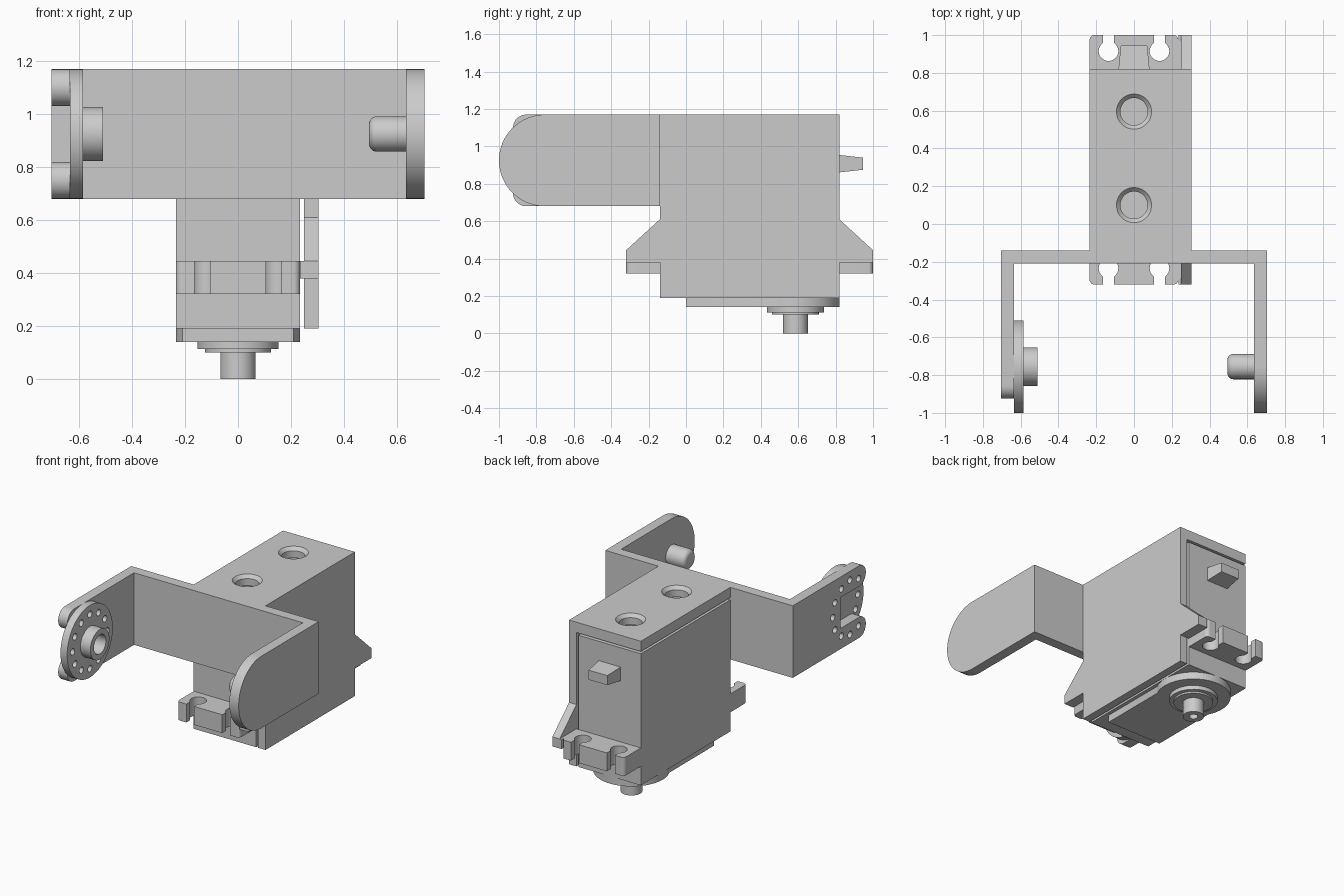
import bpy
import math
from math import cos, sin, pi
from mathutils import Matrix, Vector

cube = bpy.data.objects.get("Cube")
if cube:
    bpy.data.objects.remove(cube, do_unlink=True)

grey = bpy.data.materials.new("plain grey")
grey.use_nodes = True
grey.diffuse_color = (0.6, 0.6, 0.6, 1)
grey.node_tree.nodes["Principled BSDF"].inputs["Base Color"].default_value = (0.6, 0.6, 0.6, 1)

# Maps (u, v, along) to world space for each extrusion axis
AXES = {
    "x": lambda u, v, a: (a, u, v),
    "y": lambda u, v, a: (v, a, u),
    "z": lambda u, v, a: (u, v, a),
}


def loft(name, rings, axis):
    """Closed solid through rings of (outline, position along axis)."""
    n = len(rings[0][0])
    verts = [AXES[axis](u, v, a) for outline, a in rings for u, v in outline]
    faces = [list(range(n))[::-1], [len(verts) - n + i for i in range(n)]]
    for r in range(len(rings) - 1):
        for i in range(n):
            j = (i + 1) % n
            faces.append([r * n + i, r * n + j, r * n + n + j, r * n + n + i])
    mesh = bpy.data.meshes.new(name)
    mesh.from_pydata(verts, [], faces)
    mesh.materials.append(grey)
    ob = bpy.data.objects.new(name, mesh)
    bpy.context.collection.objects.link(ob)
    return ob


def prism(name, outline, axis, a, b):
    return loft(name, [(outline, a), (outline, b)], axis)


def box(name, x, y, z):
    return prism(name, [(x[0], y[0]), (x[1], y[0]), (x[1], y[1]), (x[0], y[1])], "z", *z)


def arc(centre, r, start, end, n):
    steps = [math.radians(start + (end - start) * i / n) for i in range(n + 1)]
    return [(centre[0] + r * cos(t), centre[1] + r * sin(t)) for t in steps]


def turned(name, centre, axis, profile, n=48):
    """Round solid from (radius, position) pairs in increasing position."""
    return loft(name, [(arc(centre, r, 0, 360, n)[:-1], a) for r, a in profile], axis)


def apply_boolean(target, other, operation):
    mod = target.modifiers.new("boolean", "BOOLEAN")
    mod.operation = operation
    mod.solver = "EXACT"
    mod.object = other
    bpy.context.view_layer.objects.active = target
    bpy.ops.object.modifier_apply(modifier=mod.name)
    bpy.data.objects.remove(other, do_unlink=True)


def cut(target, other):
    apply_boolean(target, other, "DIFFERENCE")


def join(target, other):
    apply_boolean(target, other, "UNION")


PIVOT = (-0.755, 0.925)      # y, z of the hinge axis
SHAFT = (0, 0.585)           # x, y of the output shaft
ANGLES = [i * pi / 6 for i in range(12)]


def horn_holes(target, angles, a, b):
    for t in angles:
        c = (PIVOT[0] + 0.185 * cos(t), PIVOT[1] + 0.185 * sin(t))
        cut(target, turned("cutter", c, "x", [(0.022, a), (0.022, b)], 16))


# Bracket: side plate with sloped wings, top plate and wing connectors
half = [(0.82, 1.17), (0.82, 0.61), (1.0, 0.445), (1.0, 0.38), (0.82, 0.38), (0.82, 0.19)]
side = half + [(0.68 - y, z) for y, z in reversed(half)]
bracket = prism("bracket", side, "x", 0.25, 0.305)
join(bracket, box("top_plate", (-0.235, 0.305), (-0.14, 0.82), (1.1, 1.17)))
join(bracket, box("cross_plate", (-0.705, 0.705), (-0.21, -0.14), (0.68, 1.17)))
for y in ((-0.32, -0.14), (0.82, 1.0)):
    join(bracket, box("wing_link", (0.235, 0.28), y, (0.38, 0.445)))
for y in (0.1, 0.595):
    cut(bracket, turned("cutter", (0, y), "z",
                        [(0.072, 1.05), (0.072, 1.148), (0.093, 1.17), (0.093, 1.2)]))

# Rounded arm with hinge peg
arm = [(-0.15, 0.68), (-0.15, 1.17)] + arc(PIVOT, 0.245, 90, 270, 32)
join(bracket, prism("peg_arm", arm, "x", 0.635, 0.705))
peg_tip = [(0.037 + 0.03 * sin(t), 0.525 - 0.03 * cos(t)) for t in [i * pi / 12 for i in range(7)]]
peg = turned("hinge_peg", PIVOT, "x", peg_tip + [(0.067, 0.635)], 32)

# Forked arm that holds the horn
fork = [(-0.15, 0.68), (-0.15, 1.17)]
fork += arc((-0.855, 1.1), 0.07, 90, 270, 14) + [(-0.65, 1.03), (-0.65, 0.82)]
fork += arc((-0.855, 0.75), 0.07, 90, 270, 14)
fork_arm = prism("fork_arm", fork, "x", -0.705, -0.635)
horn_holes(fork_arm, ANGLES[:4] + ANGLES[9:], -0.8, -0.6)
horn_holes(fork_arm, (ANGLES[4], ANGLES[8]), -0.8, -0.6)
join(bracket, fork_arm)

# Horn disc with its hub
horn = turned("horn", PIVOT, "x", [(0.245, -0.635), (0.245, -0.585)], 64)
join(horn, turned("hub", PIVOT, "x", [(0.102, -0.6), (0.102, -0.51)]))
cut(horn, turned("cutter", PIVOT, "x", [(0.065, -0.59), (0.065, -0.45)], 32))
horn_holes(horn, ANGLES, -0.66, -0.56)

# Motor case
case = box("motor_case", (-0.235, 0.235), (-0.14, 0.82), (0.19, 1.085))

# Mounting ears with keyhole slots
for name, s in (("front_ear", -1), ("back_ear", 1)):
    base, tip, hole = (0.34 + s * d for d in (0.47, 0.66, 0.575))
    r = 0.025
    outline = [(0.235, base)] + arc((0.21, tip - s * r), r, 0, s * 90, 6)
    outline += [(-x, y) for x, y in reversed(outline)]
    ear = prism(name, outline, "z", 0.32, 0.445)
    for x in (-0.135, 0.135):
        cut(ear, turned("cutter", (x, hole), "z", [(0.052, 0.2), (0.052, 0.6)], 32))
        ys = sorted((hole, tip + s * 0.1))
        cut(ear, box("cutter", (x - 0.03, x + 0.03), ys, (0.2, 0.6)))
    join(case, ear)

# Cable boss on the back, tapered towards its tip
boss = [([(0.86, -0.083), (0.955, -0.083), (0.955, 0.083), (0.86, 0.083)], 0.81),
        ([(0.875, -0.07), (0.94, -0.07), (0.94, 0.07), (0.875, 0.07)], 0.945)]
loft("cable_boss", boss, "y")

# Gear cover under the case
cover = prism("gear_cover", [(-0.21, 0), (0.21, 0), (0.21, 0.585), (-0.21, 0.585)], "z", 0.14, 0.2)
join(cover, turned("cover_round", SHAFT, "z", [(0.235, 0.14), (0.235, 0.2)], 64))

# Stepped collar and output shaft with a screw hole
shaft = turned("output_shaft", SHAFT, "z",
               [(0.067, 0), (0.067, 0.1), (0.125, 0.1), (0.125, 0.112),
                (0.153, 0.112), (0.153, 0.15)])
cut(shaft, turned("cutter", SHAFT, "z", [(0.028, -0.05), (0.028, 0.08)], 24))

# Consistent normals and smooth round surfaces with sharp edges
bpy.ops.object.select_all(action="DESELECT")
for ob in bpy.data.objects:
    if ob.type == "MESH":
        ob.select_set(True)
        bpy.context.view_layer.objects.active = ob
bpy.ops.object.mode_set(mode="EDIT")
bpy.ops.mesh.select_all(action="SELECT")
bpy.ops.mesh.normals_make_consistent(inside=False)
bpy.ops.object.mode_set(mode="OBJECT")
bpy.ops.object.shade_smooth_by_angle(angle=math.radians(30))
